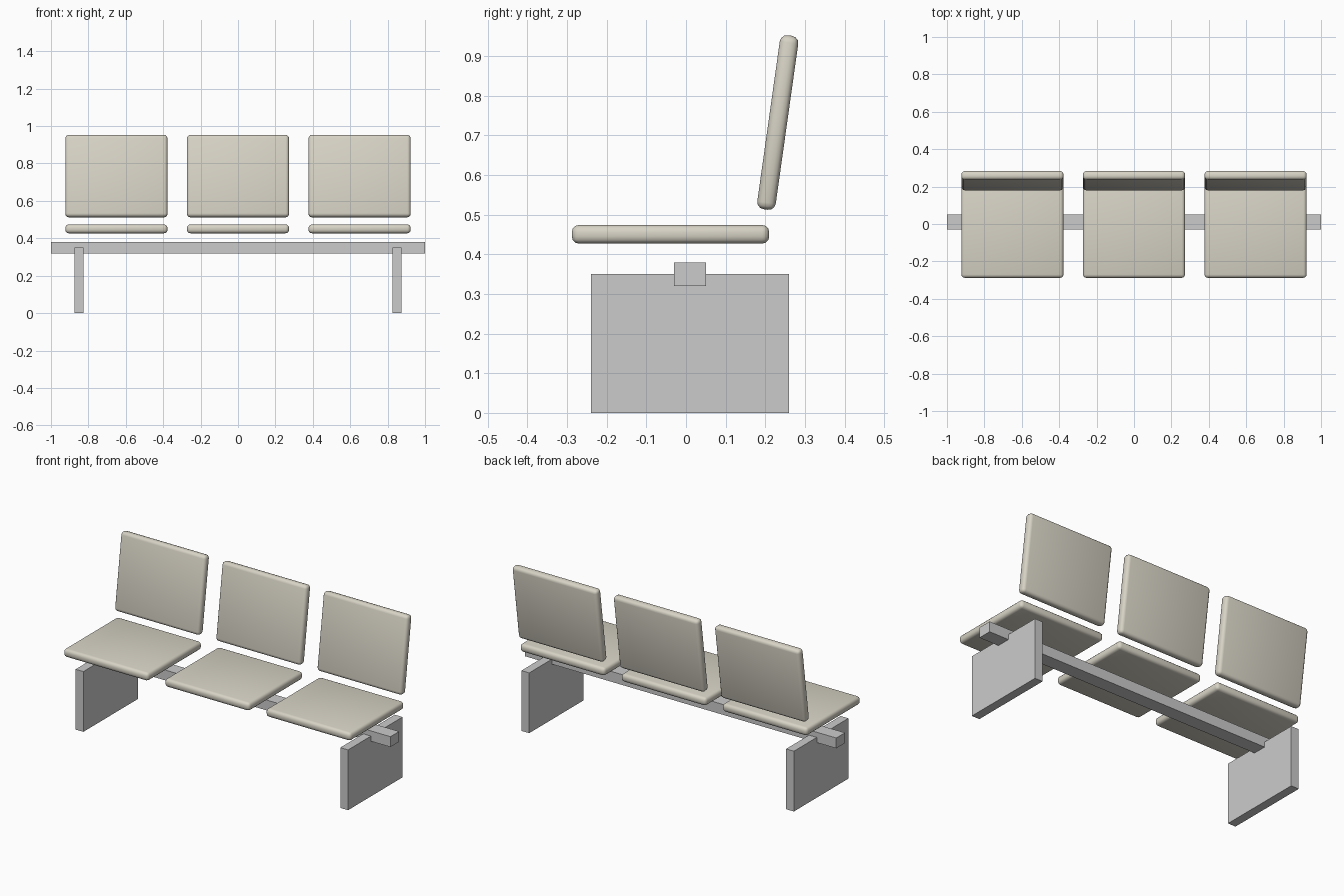
import bpy, math

if "Cube" in bpy.data.objects:
    bpy.data.objects.remove(bpy.data.objects["Cube"])

cream = bpy.data.materials.new("cream_upholstery")
cream.diffuse_color = (0.68, 0.65, 0.56, 1)
cream.use_nodes = True
cream.node_tree.nodes["Principled BSDF"].inputs["Base Color"].default_value = cream.diffuse_color


def box(name, centre, size, tilt=0.0):
    bpy.ops.mesh.primitive_cube_add(size=1, location=centre, rotation=(tilt, 0, 0))
    ob = bpy.context.object
    ob.name = name
    ob.scale = size
    bpy.ops.object.transform_apply(location=False, rotation=False, scale=True)
    return ob


def cushion(name, centre, size, tilt=0.0):
    ob = box(name, centre, size, tilt)
    bev = ob.modifiers.new("rounded_edges", 'BEVEL')
    bev.width = 0.018
    bev.segments = 3
    bev.limit_method = 'NONE'
    bpy.ops.object.shade_smooth()
    ob.data.materials.append(cream)
    return ob


# Three seats, each with a separate reclined backrest
for i, x in enumerate((-0.65, 0.0, 0.65), 1):
    cushion(f"seat_{i}", (x, -0.039, 0.4505), (0.546, 0.498, 0.047))
    cushion(f"backrest_{i}", (x, 0.2315, 0.7325), (0.546, 0.047, 0.443),
            math.radians(-8))

# Support beam running under the seats
box("beam", (0, 0.01, 0.35), (2.0, 0.08, 0.06))

# Slab legs
for side, x in (("left", -0.85), ("right", 0.85)):
    box(f"{side}_leg", (x, 0.01, 0.175), (0.05, 0.5, 0.35))
